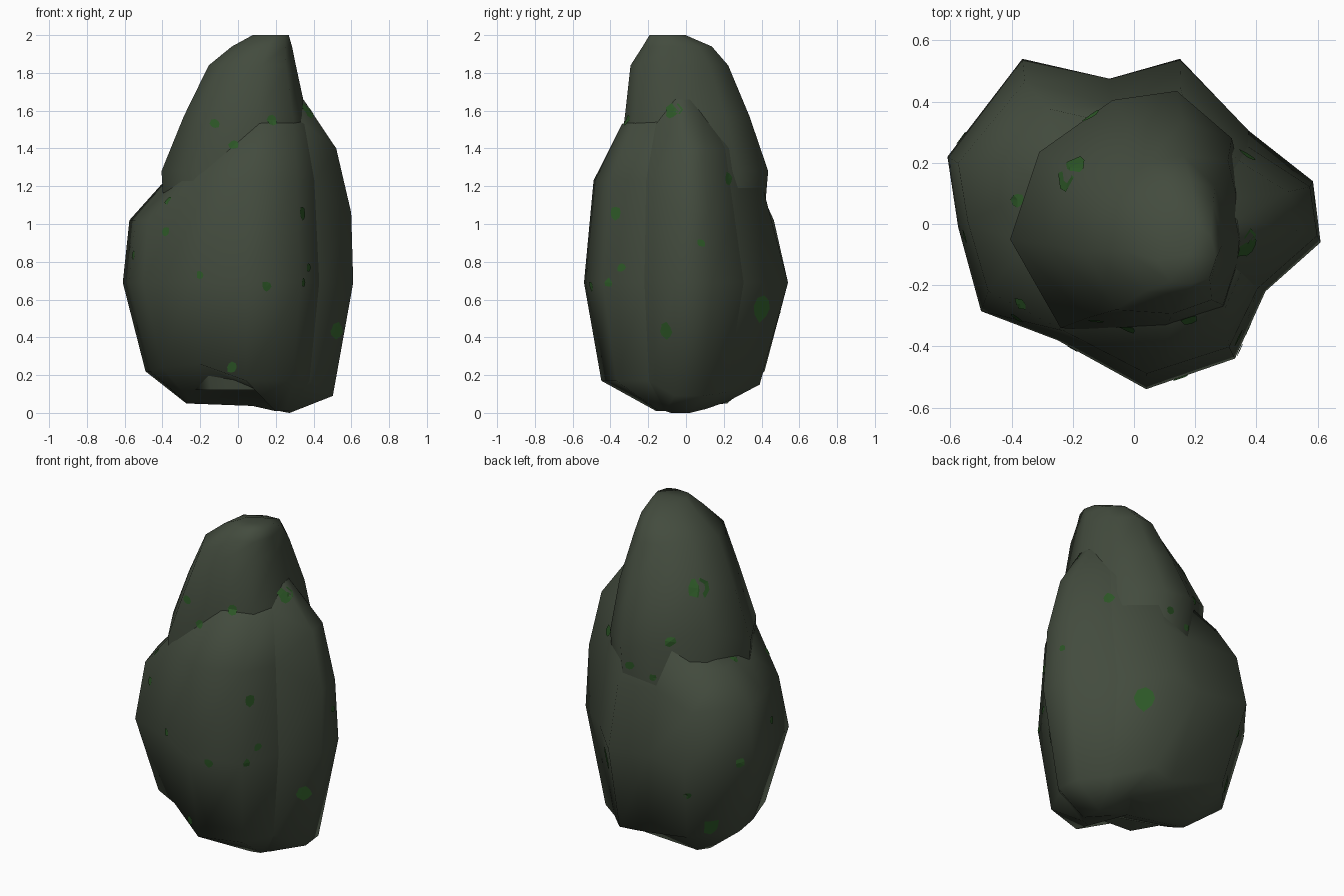
import bpy, bmesh, math, random
from mathutils import Vector
from mathutils.bvhtree import BVHTree

if "Cube" in bpy.data.objects:
    bpy.data.objects.remove(bpy.data.objects["Cube"])

random.seed(4)


def material(name, rgb):
    m = bpy.data.materials.new(name)
    m.diffuse_color = (*rgb, 1)
    m.use_nodes = True
    m.node_tree.nodes["Principled BSDF"].inputs["Base Color"].default_value = m.diffuse_color
    return m


STONE = material("dark_green_stone", (0.056, 0.071, 0.048))
MOSS = material("moss_green", (0.026, 0.096, 0.02))
trees = []


def scaled(p, centre, ring):
    z, cx, cy, sx, sy = ring
    return Vector((cx + (p[0] - centre[0]) * sx, cy + (p[1] - centre[1]) * sy, z))


def rock(name, columns, creases=()):
    """Skin vertical columns of points into one closed rock with fanned ends."""
    bm = bmesh.new()
    cols = [[bm.verts.new(p) for p in c] for c in columns]
    n, m = len(cols), len(cols[0])
    for i in range(n):
        a, b = cols[i], cols[(i + 1) % n]
        for k in range(m - 1):
            bm.faces.new((a[k], b[k], b[k + 1], a[k + 1]))
    for k in (0, m - 1):
        mid = bm.verts.new(sum((c[k].co for c in cols), Vector()) / n)
        for i in range(n):
            bm.faces.new((cols[i][k], cols[(i + 1) % n][k], mid))
    bmesh.ops.recalc_face_normals(bm, faces=bm.faces)
    me = bpy.data.meshes.new(name)
    bm.to_mesh(me)
    trees.append(BVHTree.FromBMesh(bm))
    bm.free()
    me.materials.append(STONE)
    ob = bpy.data.objects.new(name, me)
    bpy.context.collection.objects.link(ob)
    bpy.ops.object.select_all(action='DESELECT')
    bpy.context.view_layer.objects.active = ob
    ob.select_set(True)
    bpy.ops.object.shade_smooth_by_angle(angle=math.radians(75))
    # keep the clefts between lobes crisp
    for e in me.edges:
        i, j = e.vertices
        if i // m == j // m and i // m in creases:
            e.use_edge_sharp = True


# tall central boulder: outline x, y and how much that corner is lifted
outline = [(-.405, -.05, 0), (-.24, -.34, 0), (.08, -.36, 0), (.30, -.29, 0), (.39, -.02, 0),
           (.32, .28, 0), (.14, .435, 0), (-.07, .405, .05), (-.31, .235, .15)]
rings = [(.12, 0, .02, .6, .6), (.6, 0, .02, .9, .88), (1.28, 0, .03, 1, 1),
         (1.57, .045, 0, .82, .83), (1.84, .08, -.04, .58, .65),
         (1.94, .13, -.05, .40, .46), (2.0, .175, -.1, .24, .24)]
rock("main_boulder", [[scaled(p, (0, .03), r) + Vector((0, 0, p[2] * min(1, (2 - r[0]) / .72)))
                       for r in rings] for p in outline])

# lower rock: three lobes, each with its centre and rings (z, centre, scale)
lobes = {
    'front': ((.06, -.15),
              [(.01, .2, -.1, .2, .15), (.17, .06, -.14, .86, .79), (.69, .06, -.15, 1, 1),
               (1.23, .06, -.15, .93, .87), (1.53, .14, -.12, .57, .56), (1.6, .14, -.05, .2, .2)]),
    'right': ((.25, .1),
              [(0, .22, .0, .15, .5), (.09, .25, .06, .7, .75), (.69, .25, .1, 1, 1),
               (1.06, .25, .09, .97, .80), (1.4, .25, .08, .75, .62), (1.66, .22, 0, .35, .36)]),
    'left': ((-.2, .1),
             [(.05, -.2, .13, .18, .2), (.22, -.17, .09, .78, .74), (.69, -.2, .1, 1, 1),
              (1.02, -.21, .1, .89, .83), (1.21, -.2, .14, .5, .54), (1.25, -.13, .1, .2, .2)]),
}
# lobe, outline x, y and how much the foot of that corner is lifted
columns = [('front', -.25, -.38, .09), ('front', .04, -.54, 0), ('front', .33, -.44, 0),
           ('front', .43, -.22, 0), ('right', .61, -.06, 0), ('right', .585, .14, 0),
           ('right', .375, .305, .02), ('right', .15, .54, .06), ('right', -.08, .475, .05),
           ('left', -.365, .54, 0), ('left', -.61, .22, 0), ('left', -.575, -.01, 0),
           ('left', -.5, -.285, .02)]
rock("lower_boulder",
     [[scaled((x, y), lobes[k][0], r) + Vector((0, 0, lift if i < 2 else 0))
       for i, r in enumerate(lobes[k][1])] for k, x, y, lift in columns], creases=(3, 6))

# thin moss patches laid onto the surface: side, position on that view, size
patches = {
    'front': [(-.12, 1.53, .03), (-.02, 1.42, .03), (.18, 1.55, .03), (.34, 1.05, .03),
              (-.38, .96, .025), (-.2, .73, .025), (.15, .67, .03), (.51, .43, .035), (-.03, .24, .035)],
    'right': [(-.07, 1.6, .045), (.22, 1.24, .035), (-.37, 1.06, .04), (.08, .9, .025),
              (-.34, .77, .03), (-.41, .69, .025), (-.1, .43, .05), (.4, .56, .08)],
    'top': [(-.21, .18, .06), (-.38, .08, .025), (-.55, -.04, .025), (-.37, -.26, .025),
            (.38, -.07, .035)],
    'left': [(.32, .28, .055), (.28, .7, .03)],
    'back': [(-.35, .52, .025), (-.14, 1.36, .035), (-.05, 1.13, .025), (.09, 1.18, .03)],
}
rays = {
    'front': lambda a, b: (Vector((a, -3, b)), Vector((0, 1, 0))),
    'back': lambda a, b: (Vector((a, 3, b)), Vector((0, -1, 0))),
    'right': lambda a, b: (Vector((3, a, b)), Vector((-1, 0, 0))),
    'left': lambda a, b: (Vector((-3, a, b)), Vector((1, 0, 0))),
    'top': lambda a, b: (Vector((a, b, 5)), Vector((0, 0, -1))),
}


def surface(start, d):
    hits = [h for h in (t.ray_cast(start, d) for t in trees) if h[0]]
    return min(hits, key=lambda h: h[3]) if hits else None


bm = bmesh.new()
for side, spots in patches.items():
    for a, b, r in spots:
        hit = surface(*rays[side](a, b))
        if not hit:
            continue
        p, nrm = hit[0], hit[1]
        u = nrm.orthogonal().normalized()
        v = nrm.cross(u)

        # drop a point of the patch onto the rock so it follows the bends
        def drop(x, y):
            q = p + u * x + v * y
            h = surface(q + nrm * .2, -nrm)
            return bm.verts.new((h[0] if h else q) + nrm * .004)

        mid = drop(0, 0)
        ring = []
        for i in range(8):
            t, k = i * math.tau / 8, r * random.uniform(.7, 1.1)
            ring.append(drop(math.cos(t) * k, math.sin(t) * k))
        for i in range(8):
            bm.faces.new((mid, ring[i], ring[(i + 1) % 8]))
me = bpy.data.meshes.new("moss_patches")
bm.to_mesh(me)
bm.free()
me.materials.append(MOSS)
bpy.context.collection.objects.link(bpy.data.objects.new("moss_patches", me))
